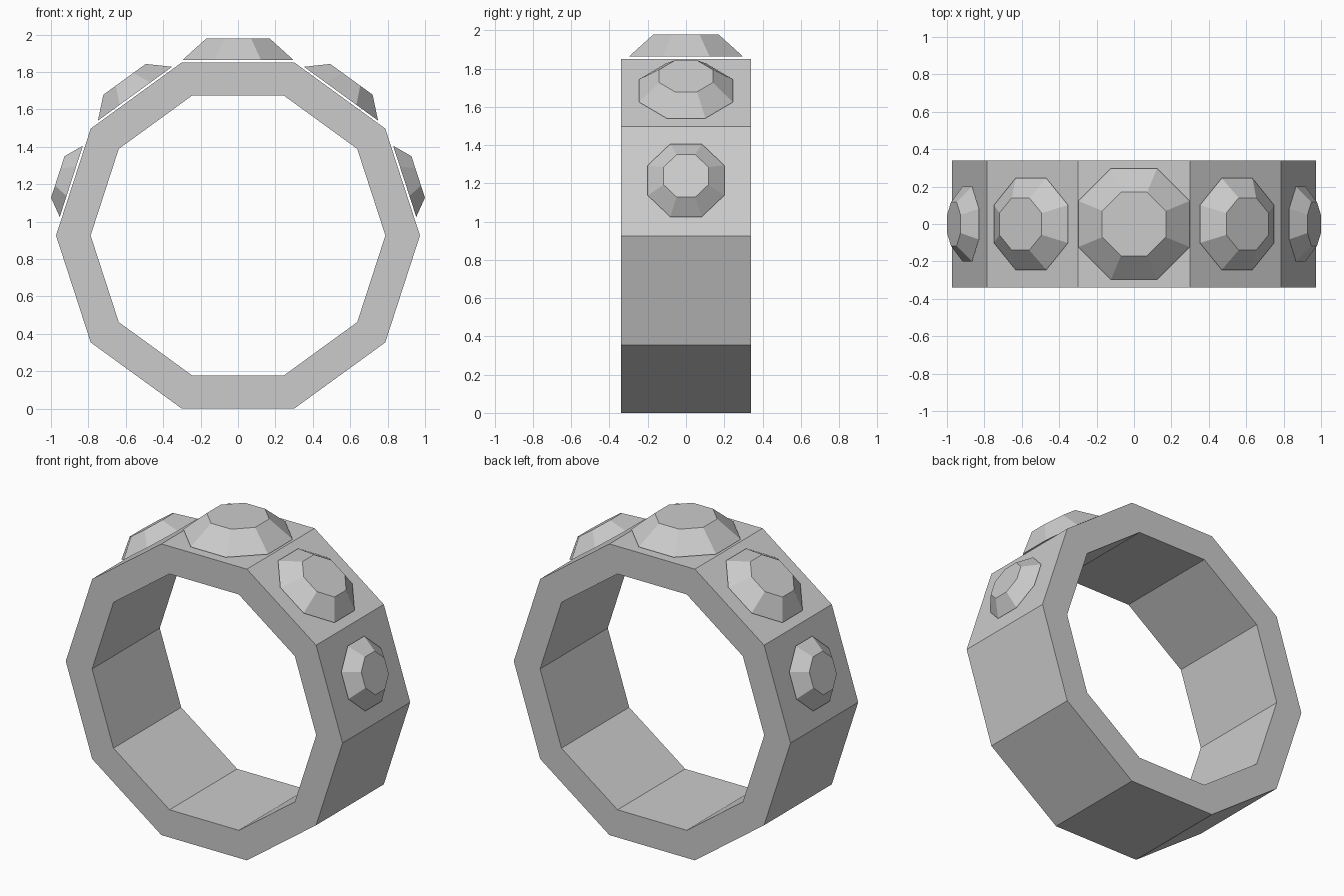
import bpy, math

if "Cube" in bpy.data.objects:
    bpy.data.objects.remove(bpy.data.objects["Cube"])

CENTER_Z = 0.926
HALF_WIDTH = 0.34


def make_object(name, verts, faces):
    mesh = bpy.data.meshes.new(name)
    mesh.from_pydata(verts, [], faces)
    mesh.update()
    obj = bpy.data.objects.new(name, mesh)
    bpy.context.collection.objects.link(obj)
    return obj


# Ten-sided ring band: a rectangular section swept around the y axis
SIDES = 10
section = [(0.973, -HALF_WIDTH), (0.973, HALF_WIDTH),
           (0.788, HALF_WIDTH), (0.788, -HALF_WIDTH)]
verts, faces = [], []
for i in range(SIDES):
    a = math.tau * i / SIDES
    verts += [(r * math.cos(a), y, CENTER_Z + r * math.sin(a)) for r, y in section]
    j = (i + 1) % SIDES
    for k in range(4):
        n = (k + 1) % 4
        faces.append((4 * i + k, 4 * i + n, 4 * j + n, 4 * j + k))
make_object("ring_band", verts, faces)


# Octagonal cut gem: a tapered frustum sitting just above a band face
def make_gem(name, angle, base, top, height):
    verts = []
    for apothem, z in ((base, 0), (top, height)):
        r = apothem / math.cos(math.pi / 8)
        for i in range(8):
            a = math.tau * (i + 0.5) / 8
            verts.append((r * math.cos(a), r * math.sin(a), z))
    faces = [(i, (i + 1) % 8, 8 + (i + 1) % 8, 8 + i) for i in range(8)]
    faces += [tuple(range(7, -1, -1)), tuple(range(8, 16))]
    gem = make_object(name, verts, faces)
    a = math.radians(angle)
    gem.location = (0.937 * math.cos(a), 0, CENTER_Z + 0.937 * math.sin(a))
    gem.rotation_euler = (0, math.pi / 2 - a, 0)


make_gem("centre_gem", 90, 0.298, 0.17, 0.116)
for side, sign in (("right", 1), ("left", -1)):
    make_gem(f"{side}_middle_gem", 90 - sign * 36, 0.245, 0.14, 0.095)
    make_gem(f"{side}_outer_gem", 90 - sign * 72, 0.2, 0.117, 0.076)
